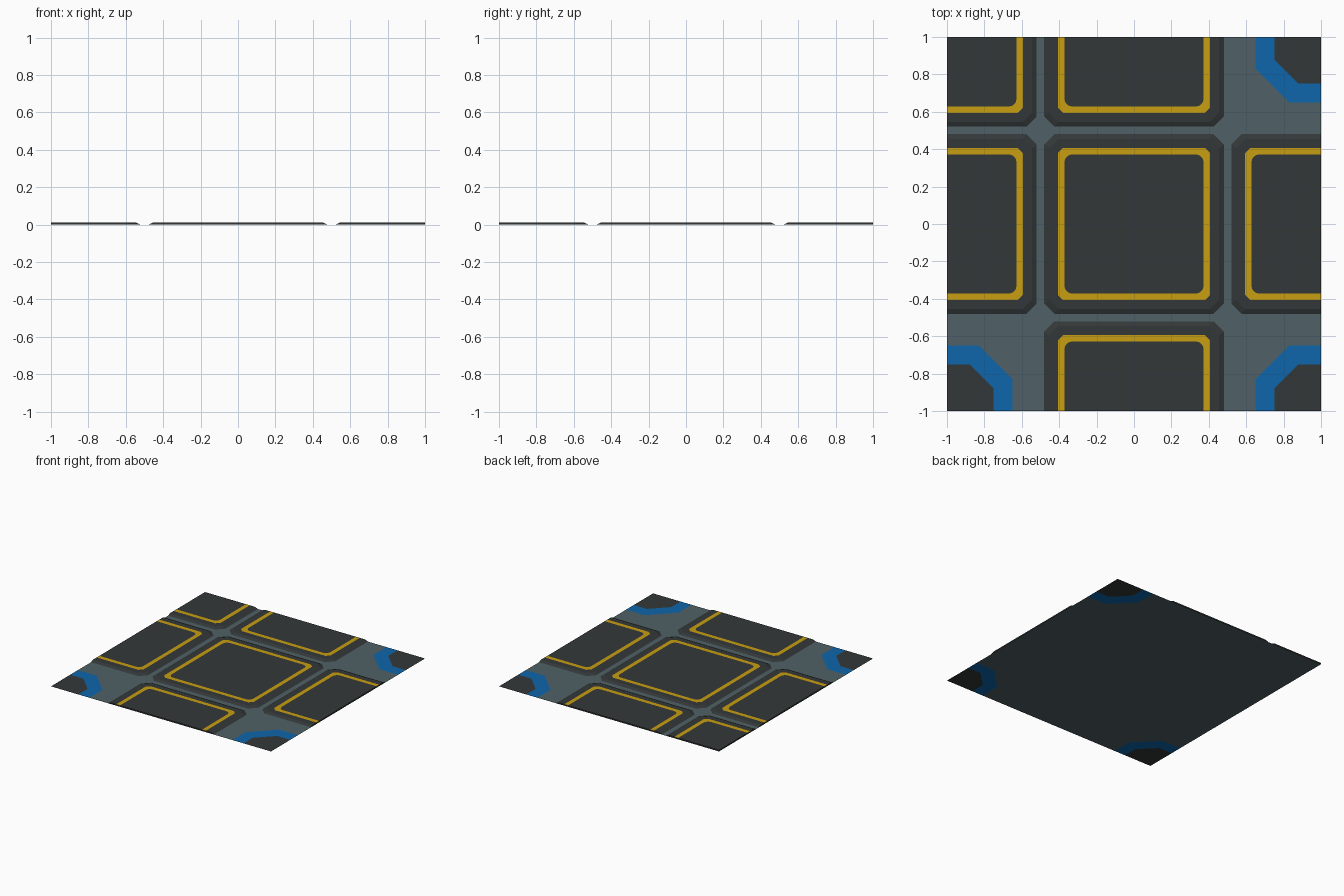
import bpy, bmesh, math
from mathutils import Vector

if "Cube" in bpy.data.objects:
    bpy.data.objects.remove(bpy.data.objects["Cube"])


def material(name, rgb):
    m = bpy.data.materials.new(name)
    m.diffuse_color = (*rgb, 1)
    m.use_nodes = True
    m.node_tree.nodes["Principled BSDF"].inputs["Base Color"].default_value = m.diffuse_color
    return m


SLATE = material("slate_grey", (0.080, 0.118, 0.133))
DARK = material("charcoal", (0.033, 0.039, 0.039))
YELLOW = material("amber_yellow", (0.580, 0.345, 0.006))
BLUE = material("strong_blue", (0.004, 0.133, 0.402))


def finish(bm, name, mats):
    me = bpy.data.meshes.new(name)
    bm.to_mesh(me)
    bm.free()
    for m in mats:
        me.materials.append(m)
    ob = bpy.data.objects.new(name, me)
    bpy.context.collection.objects.link(ob)


def turn(p, k):
    x, y = p
    for _ in range(k):
        x, y = -y, x
    return (x, y, 0)


# Floor sheet: one outline with three cut corners, filled by blue bands and dark centres
OUTER = [(0.65, -1), (0.65, -0.83), (0.83, -0.65), (1, -0.65)]
INNER = [(0.75, -1), (0.75, -0.88), (0.88, -0.75), (1, -0.75)]
bm = bmesh.new()
outline = []
for k in range(4):
    if k == 2:                                   # this corner stays plain
        outline.append(bm.verts.new(turn((1, -1), k)))
        continue
    o = [bm.verts.new(turn(p, k)) for p in OUTER]
    i = [bm.verts.new(turn(p, k)) for p in INNER]
    for a in range(3):
        bm.faces.new((o[a], i[a], i[a + 1], o[a + 1])).material_index = 1
    tip = bm.verts.new(turn((1, -1), k))
    bm.faces.new([tip] + i[::-1]).material_index = 2
    outline += o
bm.faces.new(outline)
for f in bm.faces:
    f.normal_update()
    if f.normal.z < 0:
        f.normal_flip()
bmesh.ops.triangulate(bm, faces=bm.faces[:])
finish(bm, "floor_sheet", [SLATE, BLUE, DARK])


# Raised panels
H = 0.011
SEG = 3


def ring(bm, cx, cy, half, cut, z, rounded):
    """Square loop with chamfered or rounded corners."""
    vs = []
    for k in range(4):
        for s in range(SEG + 1):
            t = s / SEG
            if rounded:
                a = t * math.pi / 2
                p = (half - cut + cut * math.cos(a), half - cut + cut * math.sin(a))
            else:
                p = (half - cut * t, half - cut * (1 - t))
            x, y, _ = turn(p, k)
            vs.append(bm.verts.new((cx + x, cy + y, z)))
    return vs


def panel(name, cx, cy):
    bm = bmesh.new()
    loops = [ring(bm, cx, cy, 0.48, 0.055, 0, False),
             ring(bm, cx, cy, 0.455, 0.05, H, False),
             ring(bm, cx, cy, 0.407, 0.028, H, False),
             ring(bm, cx, cy, 0.372, 0.04, H, True)]
    n = len(loops[0])
    for li in range(3):
        a, b = loops[li], loops[li + 1]
        for j in range(n):
            f = bm.faces.new((a[j], a[(j + 1) % n], b[(j + 1) % n], b[j]))
            f.material_index = 1 if li == 2 else 0
    bm.faces.new(loops[3])
    # trim to the tile and close the trimmed sides down to the floor
    for axis, c in ((0, cx), (1, cy)):
        if c == 0:
            continue
        d = Vector((0, 0, 0))
        d[axis] = c
        bmesh.ops.bisect_plane(bm, geom=bm.verts[:] + bm.edges[:] + bm.faces[:],
                               plane_co=d, plane_no=d, clear_outer=True)
    for axis, c in ((0, cx), (1, cy)):
        if c == 0:
            continue
        rim = [e for e in bm.edges if len(e.link_faces) == 1
               and all(abs(v.co[axis] - c) < 1e-4 for v in e.verts)]
        ext = bmesh.ops.extrude_edge_only(bm, edges=rim)["geom"]
        for g in ext:
            if isinstance(g, bmesh.types.BMVert):
                g.co.z = 0
            elif isinstance(g, bmesh.types.BMFace):
                g.material_index = 0
    bmesh.ops.remove_doubles(bm, verts=bm.verts[:], dist=1e-5)
    bmesh.ops.recalc_face_normals(bm, faces=bm.faces[:])
    if max(bm.faces, key=lambda f: f.calc_area()).normal.z < 0:
        bmesh.ops.reverse_faces(bm, faces=bm.faces[:])
    finish(bm, name, [DARK, YELLOW])


for name, cx, cy in (("centre_panel", 0, 0), ("left_panel", -1, 0),
                     ("right_panel", 1, 0), ("back_panel", 0, 1),
                     ("front_panel", 0, -1), ("back_left_panel", -1, 1)):
    panel(name, cx, cy)
